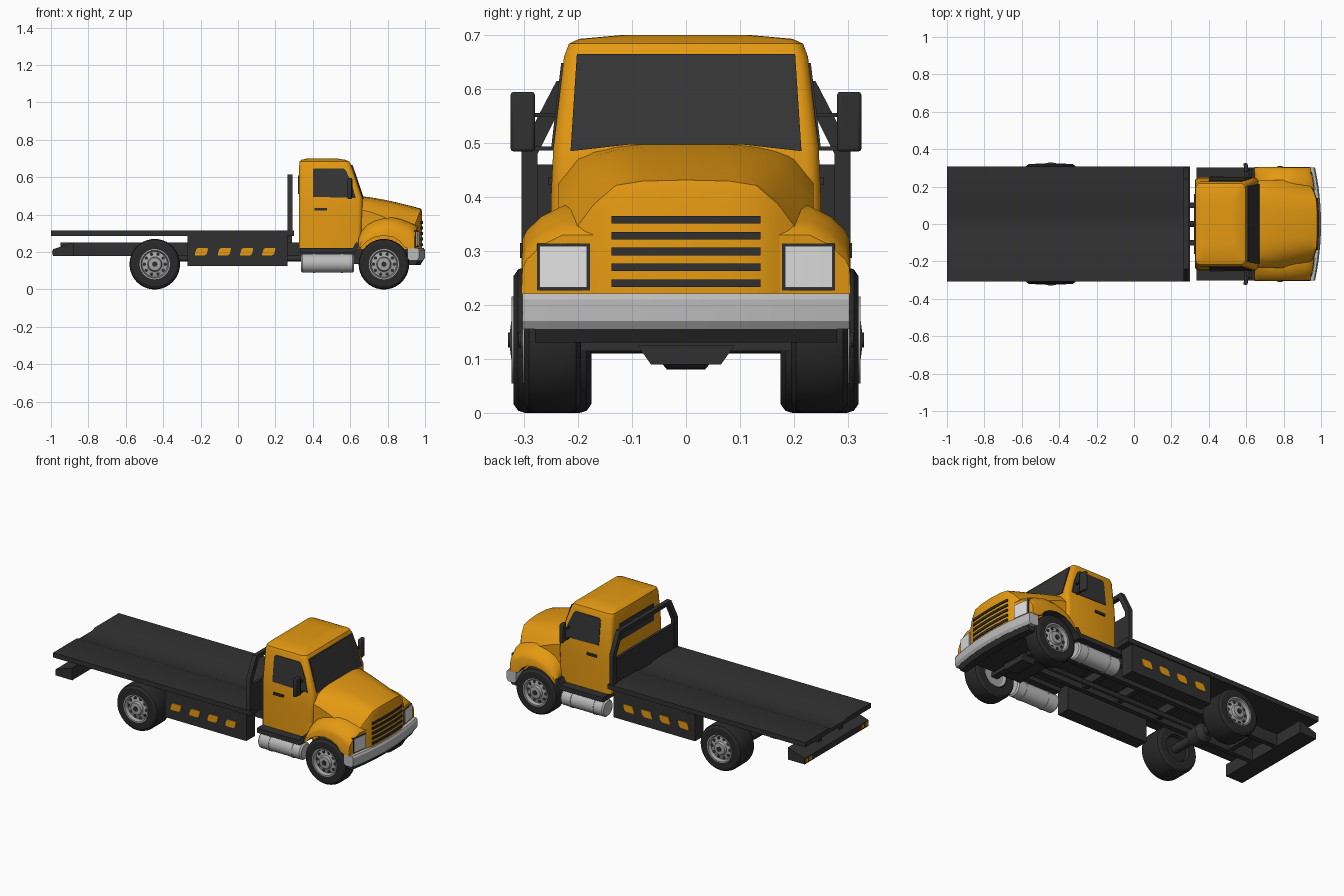
import bpy, bmesh, math
from math import cos, sin, pi, sqrt

cube = bpy.data.objects.get("Cube")
if cube:
    bpy.data.objects.remove(cube, do_unlink=True)


def material(name, r, g, b):
    m = bpy.data.materials.new(name)
    m.use_nodes = True
    m.diffuse_color = (r, g, b, 1)
    m.node_tree.nodes["Principled BSDF"].inputs["Base Color"].default_value = (r, g, b, 1)
    return m


ORANGE = material("orange paint", .78, .32, .006)
DARK = material("dark metal", .03, .03, .03)
GLASS = material("dark glass", .035, .035, .035)
RUBBER = material("tyre rubber", .022, .022, .022)
CHROME = material("light metal", .5, .5, .5)
RIM = material("rim grey", .38, .38, .38)
LAMP = material("lamp white", .75, .75, .75)


def loft(name, rings, mat, under=None):
    """Skin a run of closed rings and cap both ends; 'under' colours downward faces."""
    bm = bmesh.new()
    vs = [[bm.verts.new(p) for p in ring] for ring in rings]
    n = len(rings[0])
    for a, b in zip(vs, vs[1:]):
        for i in range(n):
            j = (i + 1) % n
            bm.faces.new((a[i], a[j], b[j], b[i]))
    bm.faces.new(vs[0][::-1])
    bm.faces.new(vs[-1])
    bmesh.ops.recalc_face_normals(bm, faces=bm.faces)
    bm.normal_update()
    for f in bm.faces:
        f.smooth = True
        f.material_index = int(under is not None and f.normal.z < -.3)
    me = bpy.data.meshes.new(name)
    bm.to_mesh(me)
    bm.free()
    me.materials.append(mat)
    if under:
        me.materials.append(under)
    me.set_sharp_from_angle(angle=math.radians(30))
    ob = bpy.data.objects.new(name, me)
    bpy.context.collection.objects.link(ob)
    return ob


def prism_y(name, pts, y0, y1, mat):
    return loft(name, [[(x, y, z) for x, z in pts] for y in (y0, y1)], mat)


def prism_x(name, pts, x0, x1, mat):
    return loft(name, [[(x, y, z) for y, z in pts] for x in (x0, x1)], mat)


def box(name, x0, x1, y0, y1, z0, z1, mat, bevel=0):
    ob = prism_y(name, [(x0, z0), (x1, z0), (x1, z1), (x0, z1)], y0, y1, mat)
    if bevel:
        m = ob.modifiers.new("Bevel", "BEVEL")
        m.width, m.segments = bevel, 2
    return ob


def lathe(name, prof, center, mat, axis="y", n=40):
    """Revolve (radius, offset) points around an axis through center."""
    cx, cy, cz = center
    rings = []
    for r, o in prof:
        arc = [(r * cos(2 * pi * i / n), r * sin(2 * pi * i / n)) for i in range(n)]
        if axis == "y":
            rings.append([(cx + u, cy + o, cz + v) for u, v in arc])
        else:
            rings.append([(cx + o, cy + u, cz + v) for u, v in arc])
    return loft(name, rings, mat)


def bow(x, y, z):
    """Curve the nose backwards towards its corners."""
    return (x - .35 * y * y * min(max((x - .85) / .13, 0), 1), y, z)


def nose_strip(name, y0, y1, pts, mat, n=8):
    ys = [y0 + (y1 - y0) * i / n for i in range(n + 1)]
    return loft(name, [[bow(x, y, z) for x, z in pts] for y in ys], mat)


def rect(x0, x1, z0, z1):
    return [(x0, z0), (x1, z0), (x1, z1), (x0, z1)]


# Cab: rounded rectangles stacked upwards
def cab_ring(z, xb, xf, hw, r=.025):
    pts = []
    for cx, cy, a0 in ((xf - r, hw - r, 0), (xb + r, hw - r, 90),
                       (xb + r, r - hw, 180), (xf - r, r - hw, 270)):
        for k in range(4):
            a = math.radians(a0 + 30 * k)
            pts.append((cx + r * cos(a), cy + r * sin(a), z))
    return pts


loft("cab", [cab_ring(*s) for s in (
    (.22, .325, .66, .25), (.40, .325, .665, .25), (.49, .325, .665, .246),
    (.66, .327, .607, .226), (.684, .33, .595, .217), (.693, .338, .575, .198),
    (.70, .37, .53, .12))], ORANGE, DARK)

# Cab glass, handles and rear window
slope = [(.497, .666), (.665, .609)]
loft("windshield", [[(x + d, s * (.214 - .07 * (z - .497)), z - .012 * (z < .5) * (abs(s) > .9))
                     for z, x in slope for d in ((-.004, .004) if z < .6 else (.004, -.004))]
                    for s in (-1, -.5, 0, .5, 1)], GLASS)
box("rear_window", .322, .33, -.16, .16, .51, .61, GLASS)
pane = [(.40, .495), (.63, .49), (.607, .57), (.578, .635), (.565, .648), (.41, .648), (.40, .638)]
for s in (1, -1):
    loft("side_window", [[(x, s * (.246 - .118 * (z - .49) + d), z) for x, z in pane]
                         for d in (-.003, .004)], GLASS)
    box("door_handle", .41, .475, s * .245, s * .256, .422, .436, DARK)
    # Mirrors and their arms
    m = loft("mirror", [[(x + .12 * (.30 - y), s * y, z) for x, z in rect(.588, .61, .484, .595)]
                        for y in (.28, .325)], DARK)
    b = m.modifiers.new("Bevel", "BEVEL")
    b.width, b.segments = .006, 2
    for z in (.49, .552):
        box("mirror_arm", .592, .602, s * .23, s * .29, z - .004, z + .004, DARK)

# Hood: lengthwise side profiles swept across the width
hood = ((0, .5, .43, .985), (.08, .5, .428, .985), (.13, .495, .42, .985),
        (.17, .487, .385, .976), (.2, .475, .345, .962), (.236, .43, .30, .95))
hood = [(-y, a, b, c) for y, a, b, c in hood[:0:-1]] + list(hood)
rings = []
for y, zr, zf, xf in hood:
    ring = [bow(xf, y, .215), bow(xf, y, zf - .02)]
    for t in (.985, .93, .8, .62, .42, .2, 0):
        ring.append(bow(.64 + (xf - .64) * t, y, zr + (zf - zr) * t ** 1.4))
    ring.append((.64, y, .215))
    rings.append(ring)
loft("hood", rings, ORANGE, DARK)

# Grille slots
for i in range(5):
    z = .24 + .0295 * i
    nose_strip("grille_slot", -.138, .138, rect(.975, .99, z - .007, z + .007), DARK)

# Fenders with wheel arches, headlamps
tops = ((.645, .285), (.66, .315), (.69, .348), (.73, .37), (.78, .383), (.83, .384),
        (.87, .376), (.90, .366), (.93, .356), (.96, .345), (.975, .33))
for s in (1, -1):
    rings = []
    for x, zt in tops:
        zb = max(.22, .138 + sqrt(max(.0225 - (x - .78) ** 2, 0)))
        sec = [(.165, zb), (.165, zt), (.228, zt), (.268, zt - .02),
               (.295, zt - .046), (.303, zt - .062), (.305, zb)]
        rings.append([bow(x, s * y, z) for y, z in sec])
    loft("fender", rings, ORANGE, DARK)
    nose_strip("headlamp_frame", s * .178, s * .276, rect(.96, .977, .227, .314), DARK, 3)
    nose_strip("headlamp", s * .183, s * .271, rect(.965, .982, .232, .309), LAMP, 3)

# Bumper, lower valance and engine underside
nose_strip("front_bumper", -.303, .303,
           [(.925, .165), (.94, .155), (.99, .155), (1.0, .17), (1.0, .21), (.993, .221), (.925, .221)], CHROME, 16)
nose_strip("bumper_valance", -.28, .28, [(.93, .13), (.975, .13), (.99, .156), (.93, .156)], DARK)
box("engine_underside", .62, .96, -.185, .185, .135, .24, DARK)
prism_x("front_axle_housing", [(-.065, .09), (.065, .09), (.09, .125), (-.09, .125)], .74, .82, DARK)
box("front_axle", .76, .80, -.22, .22, .115, .14, DARK)


# Wheels
def wheel(cx, yi, yo, s, front):
    def turn(name, prof, mat, ox=0, oz=0, n=40):
        lathe(name, [(r, s * o) for r, o in prof], (cx + ox, 0, .135 + oz), mat, n=n)
    turn("tyre", [(.07, yi + .02), (.076, yi), (.118, yi), (.131, yi + .009), (.135, yi + .022),
                  (.135, yo - .022), (.131, yo - .009), (.118, yo), (.08, yo), (.078, yo - .03)], RUBBER)
    turn("rim", [(.081, yo - .025), (.081, yo + .003), (.074, yo + .003), (.068, yo - .018),
                 (.044, yo - .012), (.039, yo - .01), (.034, yo + .004), (.018, yo + .006)], RIM)
    for k in range(10):
        a = 2 * pi * k / 10
        turn("rim_hole", [(.009, yo - .022), (.009, yo - .0125)], DARK, .056 * cos(a), .056 * sin(a), 10)
    turn("hub_cap", [(.014, yo), (.014, yo + .01)], DARK, n=16)
    if front:
        turn("inner_rim", [(.072, yi + .03), (.072, yi + .002), (.06, yi + .01)], RIM)


for s in (1, -1):
    wheel(.78, .195, .30, s, True)
    wheel(-.445, .175, .32, s, False)
lathe("rear_axle", [(.025, -.2), (.025, -.06), (.055, -.035), (.055, .035), (.025, .06), (.025, .2)],
      (-.445, 0, .135), DARK, n=20)

# Chassis rails and cross members
for s in (1, -1):
    box("chassis_rail", -.95, .70, s * .085, s * .115, .18, .252, DARK)
    box("deck_runner", -.27, .29, s * .13, s * .15, .25, .29, DARK)
for x in (-.75, -.55, -.25, .02, .25):
    box("cross_member", x, x + .03, -.1, .1, .19, .24, DARK)
lathe("drive_shaft", [(.015, -.44), (.015, .62)], (0, 0, .165), DARK, "x", 12)

# Rear beam with lamps
prism_y("rear_beam", [(-.99, .18), (-.88, .18), (-.88, .252), (-.99, .215)], -.3, .3, DARK)
for s in (1, -1):
    for y in (.235, .27):
        box("tail_lamp", -.995, -.988, s * y, s * (y + .022), .187, .208, ORANGE)

# Flat deck with a shallow central channel
prism_x("deck", [(-.308, .287), (.308, .287), (.308, .315), (.085, .315), (.06, .306),
                 (-.06, .306), (-.085, .315), (-.308, .315)], -1, .30, DARK)

# Headboard: solid lower panel and open upper frame
box("headboard_panel", .272, .288, -.29, .29, .30, .46, DARK)
box("headboard_top_bar", .265, .291, -.24, .24, .592, .615, DARK)
for s in (1, -1):
    prism_x("headboard_post", [(s * .305, .30), (s * .305, .49), (s * .24, .615), (s * .215, .60),
                               (s * .275, .48), (s * .275, .30)], .265, .291, DARK)

# Side lockers with marker plates, steps and tanks
mark = [(-.035, -.021), (.015, -.021), (.028, -.012), (.035, .015), (.03, .021),
        (-.018, .021), (-.028, .013), (-.036, -.012)]
for s in (1, -1):
    box("side_locker", -.27, .265, s * .22, s * .30, .125, .288, DARK)
    for x in (-.195, -.072, .047, .165):
        prism_y("locker_marker", [(x + u, .202 + v) for u, v in mark], s * .298, s * .304, ORANGE)
    prism_y("cab_step", [(.335, .195), (.62, .195), (.645, .225), (.645, .25), (.63, .25),
                         (.615, .222), (.335, .222)], s * .2, s * .302, DARK)
    lathe("side_tank", [(.042, .337), (.05, .345), (.05, .612), (.042, .62)],
          (0, s * .25, .14), CHROME, "x", 28)
    for x in (.40, .55):
        lathe("tank_band", [(.0525, x), (.0525, x + .012)], (0, s * .25, .14), CHROME, "x", 28)
